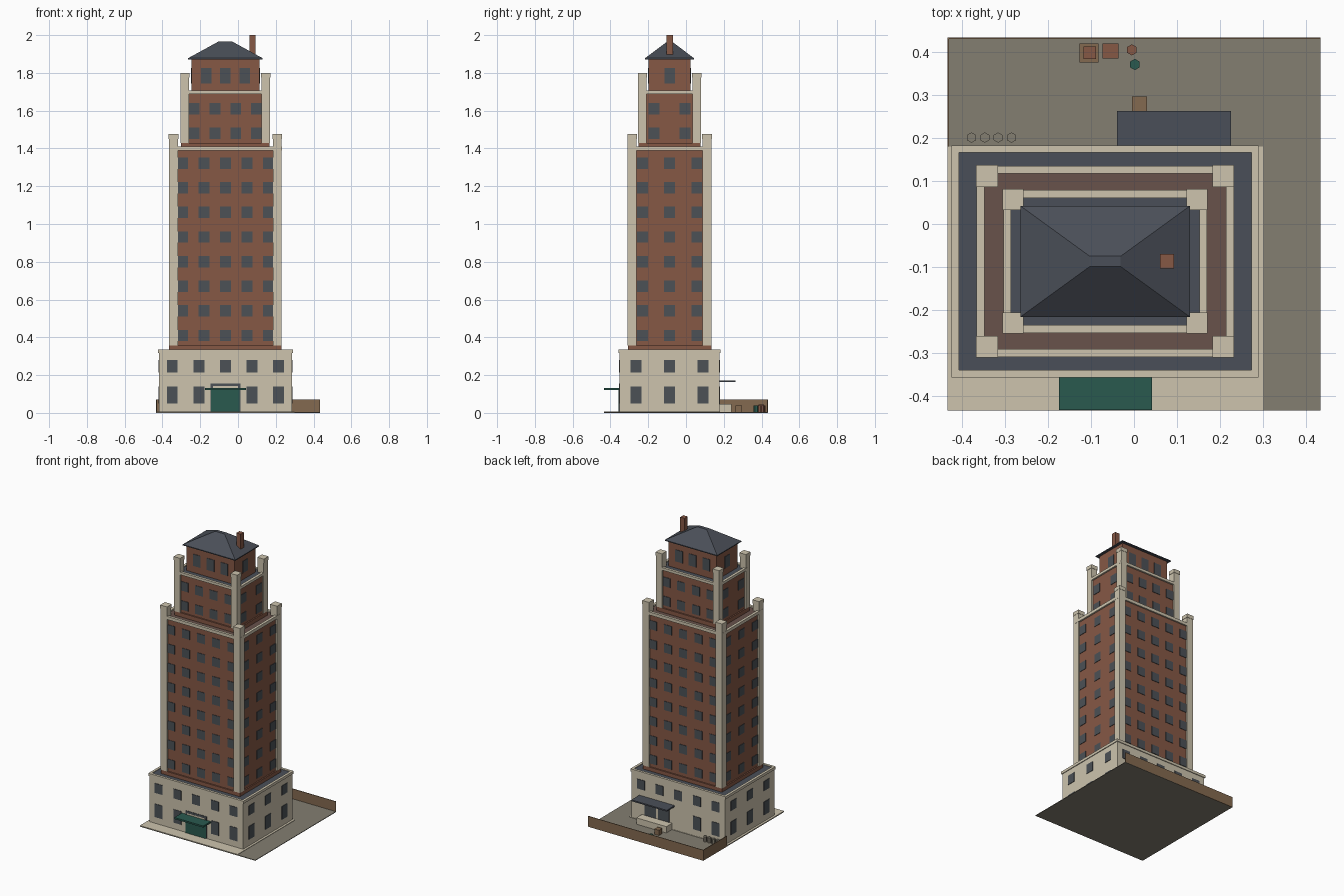
import bpy, bmesh, math
from mathutils import Matrix, Vector

if "Cube" in bpy.data.objects:
    bpy.data.objects.remove(bpy.data.objects["Cube"])

CX, CY = -0.067, -0.087   # tower axis


def material(name, rgb):
    m = bpy.data.materials.new(name)
    lin = [((c / 255 + 0.055) / 1.055) ** 2.4 for c in rgb]
    m.diffuse_color = (*lin, 1)
    m.use_nodes = True
    m.node_tree.nodes["Principled BSDF"].inputs["Base Color"].default_value = m.diffuse_color
    return m


CREAM = material("cream stone", (205, 196, 174))
BRICK = material("red brick", (134, 88, 69))
SLATE = material("slate roof", (74, 79, 88))
GLASS = material("window grey", (76, 81, 86))
TERRACE = material("brown terrace", (104, 82, 75))
GROUND = material("grey paving", (131, 126, 113))
GREEN = material("dark green", (42, 90, 79))
FENCE = material("brown fence", (132, 106, 80))


def finish(name, bm, mat):
    me = bpy.data.meshes.new(name)
    bm.to_mesh(me)
    bm.free()
    me.materials.append(mat)
    ob = bpy.data.objects.new(name, me)
    bpy.context.collection.objects.link(ob)
    return ob


def add_box(bm, x0, x1, y0, y1, z0, z1):
    mat = Matrix.Translation(((x0 + x1) / 2, (y0 + y1) / 2, (z0 + z1) / 2))
    mat = mat @ Matrix.Diagonal((x1 - x0, y1 - y0, z1 - z0, 1))
    bmesh.ops.create_cube(bm, size=1, matrix=mat)


def boxes(name, mat, *specs):
    bm = bmesh.new()
    for s in specs:
        add_box(bm, *s)
    return finish(name, bm, mat)


def tier(hx, hy, z0, z1):
    """Box bounds centred on the tower axis."""
    return (CX - hx, CX + hx, CY - hy, CY + hy, z0, z1)


def ring(name, mat, hx, hy, t, z0, z1):
    """Rectangular band of thickness t around the tower axis."""
    specs = []
    for s in (-1, 1):
        a, b = sorted((CY + s * hy, CY + s * (hy - t)))
        specs.append((CX - hx, CX + hx, a, b, z0, z1))
        a, b = sorted((CX + s * hx, CX + s * (hx - t)))
        specs.append((a, b, CY - hy + t, CY + hy - t, z0, z1))
    return boxes(name, mat, *specs)


def piers(name, hx, hy, w, z0, z1):
    """Four corner piers with slightly wider caps."""
    specs = []
    for sx in (-1, 1):
        for sy in (-1, 1):
            px, py = CX + sx * (hx - w / 2), CY + sy * (hy - w / 2)
            for r, a, b in ((w / 2 - 0.002, z0, z1 - 0.025), (w / 2, z1 - 0.025, z1)):
                specs.append((px - r, px + r, py - r, py + r, a, b))
    return boxes(name, CREAM, *specs)


def windows(name, hx, hy, w, h, rows, front, back, side):
    """Thin window plates; column lists are offsets from the tower axis."""
    d, specs = 0.003, []
    for z in rows:
        a, b = z - h / 2, z + h / 2
        for s, cols in ((-1, front), (1, back)):
            for o in cols:
                y = CY + s * hy
                specs.append((CX + o - w / 2, CX + o + w / 2, y - d, y + d, a, b))
        for s in (-1, 1):
            for o in side:
                x = CX + s * hx
                specs.append((x - d, x + d, CY + o - w / 2, CY + o + w / 2, a, b))
    return boxes(name, GLASS, *specs)


def cols(n, step):
    return [(i - (n - 1) / 2) * step for i in range(n)]


# Site
boxes("ground", GROUND, (-0.434, 0.434, -0.434, 0.434, 0, 0.004))
boxes("pavement", CREAM, (-0.434, 0.30, -0.433, 0.18, 0.002, 0.007))
boxes("yard_wall", FENCE, (-0.434, 0.434, 0.430, 0.434, 0, 0.072),
      (-0.434, -0.430, 0.18, 0.430, 0, 0.072))

# Base storeys
boxes("base", CREAM, tier(0.352, 0.265, 0.004, 0.325))
ring("base_cornice", CREAM, 0.357, 0.27, 0.017, 0.318, 0.336)
boxes("base_roof", SLATE, tier(0.341, 0.254, 0.32, 0.332))
c5 = cols(5, 0.1405)
windows("base_upper_windows", 0.352, 0.265, 0.058, 0.065, [0.247], c5, c5, cols(3, 0.177))
windows("base_lower_windows", 0.352, 0.265, 0.058, 0.09, [0.095],
        c5[:2] + c5[3:], c5[:2], cols(3, 0.177))

# Main shaft
boxes("shaft_plinth", BRICK, tier(0.297, 0.221, 0.325, 0.357))
boxes("shaft", BRICK, tier(0.288, 0.212, 0.35, 1.395))
piers("shaft_piers", 0.30, 0.224, 0.051, 0.357, 1.476)
ring("shaft_band", CREAM, 0.299, 0.222, 0.018, 1.39, 1.411)
boxes("shaft_terrace", TERRACE, tier(0.282, 0.205, 1.39, 1.402))
c5 = cols(5, 0.1137)
windows("shaft_windows", 0.288, 0.212, 0.058, 0.06,
        [0.41 + 0.1303 * i for i in range(8)], c5, c5, cols(3, 0.144))

# Upper tier
boxes("upper_plinth", BRICK, tier(0.235, 0.164, 1.40, 1.43))
boxes("upper_tier", BRICK, tier(0.226, 0.155, 1.42, 1.695))
piers("upper_piers", 0.2385, 0.168, 0.049, 1.43, 1.80)
ring("upper_band", CREAM, 0.237, 0.166, 0.018, 1.688, 1.706)
boxes("upper_terrace", SLATE, tier(0.22, 0.149, 1.688, 1.699))
c4 = cols(4, 0.11)
windows("upper_windows", 0.226, 0.155, 0.058, 0.062, [1.48, 1.61], c4, c4, cols(2, 0.165))

# Penthouse with hipped roof
boxes("penthouse", BRICK, tier(0.18, 0.111, 1.69, 1.878))
c3 = cols(3, 0.102)
windows("penthouse_windows", 0.18, 0.111, 0.055, 0.08, [1.785], c3, c3, [0])
bm = bmesh.new()
loops = []
for hx, hy, z in ((0.197, 0.129, 1.872), (0.197, 0.129, 1.878), (0.036, 0.012, 1.966)):
    loops.append([bm.verts.new((CX + sx * hx, CY + sy * hy, z))
                  for sx, sy in ((-1, -1), (1, -1), (1, 1), (-1, 1))])
for lo, hi in zip(loops, loops[1:]):
    for i in range(4):
        j = (i + 1) % 4
        bm.faces.new((lo[i], lo[j], hi[j], hi[i]))
bm.faces.new(loops[0][::-1])
bm.faces.new(loops[-1])
finish("hipped_roof", bm, SLATE)
boxes("chimney", BRICK, (0.060, 0.093, -0.104, -0.070, 1.88, 2.0))

# Front entrance
FY = CY - 0.265
boxes("entrance_frame", GLASS, (-0.146, 0.013, FY - 0.003, FY + 0.003, 0.007, 0.156))
boxes("entrance_transom", CREAM, (-0.132, -0.001, FY - 0.004, FY + 0.003, 0.13, 0.142))
boxes("entrance_door", GREEN, (-0.142, 0.009, FY - 0.006, FY + 0.003, 0.007, 0.126))
boxes("entrance_canopy", GREEN, (-0.175, 0.042, -0.433, FY, 0.12, 0.131))

# Rear loading dock
BY = CY + 0.265
boxes("loading_dock", CREAM, (-0.02, 0.205, BY, 0.24, 0.004, 0.047))
boxes("loading_doors", GLASS, (0.0, 0.085, BY - 0.003, BY + 0.003, 0.047, 0.14),
      (0.10, 0.185, BY - 0.003, BY + 0.003, 0.047, 0.14))
boxes("dock_canopy", SLATE, (-0.04, 0.226, BY, 0.263, 0.163, 0.172))

# Yard clutter
boxes("dock_crate", FENCE, (-0.005, 0.03, 0.262, 0.297, 0.004, 0.04))
boxes("pallet", FENCE, (-0.127, -0.083, 0.376, 0.42, 0.004, 0.014))
boxes("yard_boxes", BRICK, (-0.118, -0.088, 0.384, 0.413, 0.014, 0.045),
      (-0.073, -0.036, 0.385, 0.42, 0.004, 0.04))


def hex_cans(name, mat, r, h, points):
    bm = bmesh.new()
    for x, y in points:
        bmesh.ops.create_cone(bm, cap_ends=True, segments=6, radius1=r, radius2=r, depth=h,
                              matrix=Matrix.Translation((x, y, 0.004 + h / 2)))
    return finish(name, bm, mat)


hex_cans("red_barrel", BRICK, 0.013, 0.036, [(-0.005, 0.405)])
hex_cans("green_barrel", GREEN, 0.013, 0.036, [(0.002, 0.371)])
hex_cans("grey_bins", GROUND, 0.012, 0.034, [(-0.378 + 0.031 * i, 0.201) for i in range(4)])
